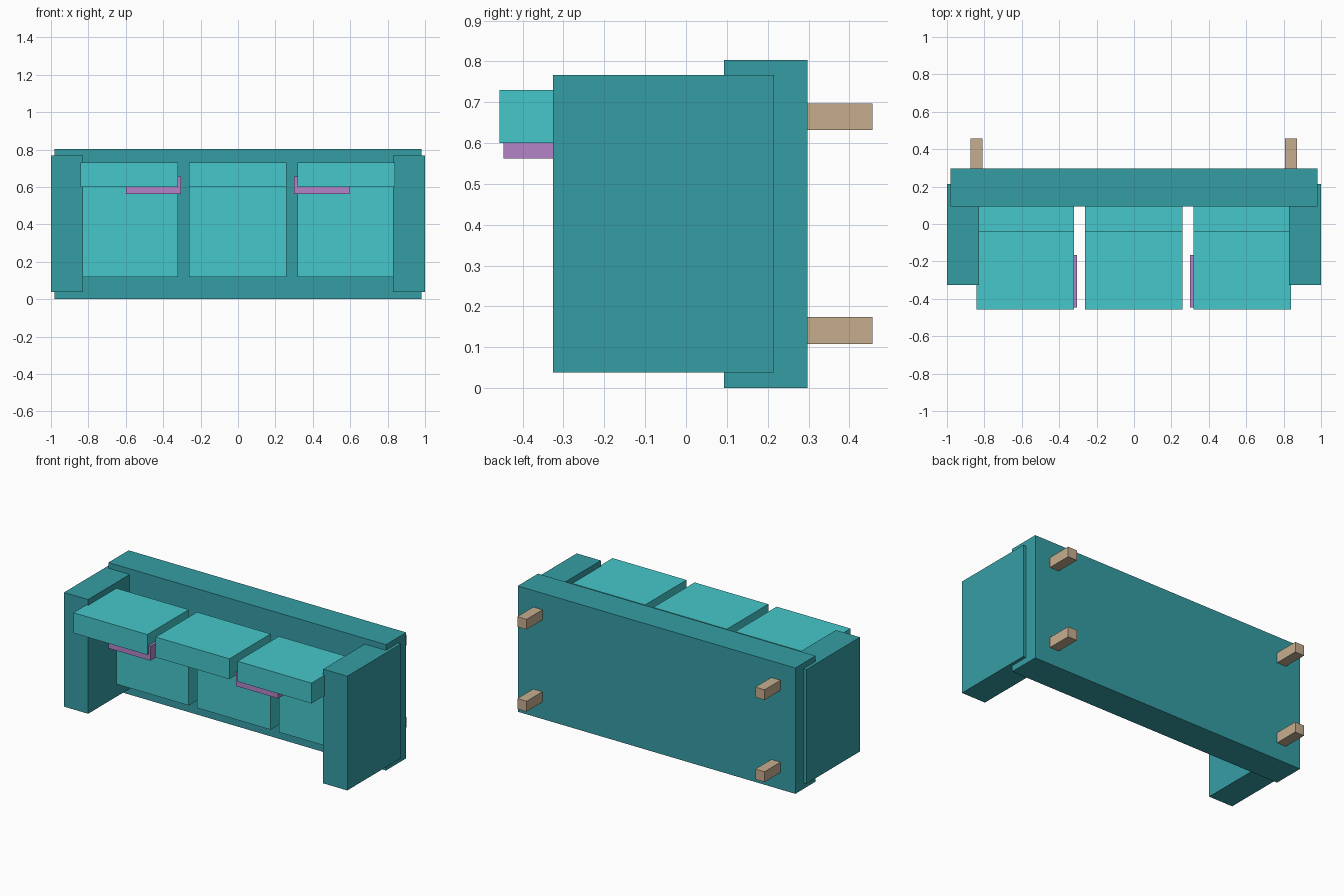
import bpy

if "Cube" in bpy.data.objects:
    bpy.data.objects.remove(bpy.data.objects["Cube"])


def srgb(r, g, b):
    """Convert 0-255 display values to a linear colour."""
    lin = [(c / 255 / 12.92) if c / 255 <= 0.04045 else ((c / 255 + 0.055) / 1.055) ** 2.4
           for c in (r, g, b)]
    return (*lin, 1.0)


def material(name, rgb):
    m = bpy.data.materials.new(name)
    m.diffuse_color = srgb(*rgb)
    m.use_nodes = True
    m.node_tree.nodes["Principled BSDF"].inputs["Base Color"].default_value = m.diffuse_color
    return m


teal = material("teal_frame", (53, 158, 165))
aqua = material("aqua_cushion", (70, 199, 203))
purple = material("purple_tray", (180, 132, 200))
tan = material("tan_wood", (198, 174, 143))


def box(name, x, y, z, mat):
    """Box between the (min, max) limits on each axis."""
    lims = (x, y, z)
    bpy.ops.mesh.primitive_cube_add(size=1, location=[(a + b) / 2 for a, b in lims])
    ob = bpy.context.object
    ob.name = name
    ob.scale = [b - a for a, b in lims]
    bpy.ops.object.transform_apply(location=False, rotation=False, scale=True)
    ob.data.materials.append(mat)
    return ob


# Sofa base, tipped over onto its edge
box("base", (-0.98, 0.98), (0.093, 0.297), (0, 0.803), teal)

# Arms at both ends
box("arm_left", (-1, -0.83), (-0.326, 0.215), (0.038, 0.767), teal)
box("arm_right", (0.83, 1), (-0.326, 0.215), (0.038, 0.767), teal)

# Three seat cushions against the base, three back cushions standing out from them
for side, x in (("left", (-0.842, -0.32)), ("middle", (-0.261, 0.259)), ("right", (0.317, 0.839))):
    box("seat_cushion_" + side, x, (-0.04, 0.093), (0.118, 0.6), aqua)
    box("back_cushion_" + side, x, (-0.457, -0.04), (0.6, 0.73), aqua)

# L-shaped trays: a flat plate with an upright lip beside the cushion gap
for side, plate, lip in (("left", (-0.6, -0.305), (-0.32, -0.305)),
                         ("right", (0.3, 0.596), (0.3, 0.317))):
    y = (-0.447, -0.166)
    box("tray_plate_" + side, plate, y, (0.563, 0.6), purple)
    box("tray_lip_" + side, lip, y, (0.6, 0.655), purple)

# Four wooden legs on the underside of the base
for side, x in (("left", (-0.875, -0.81)), ("right", (0.806, 0.871))):
    for level, z in (("lower", (0.108, 0.174)), ("upper", (0.632, 0.697))):
        box(f"leg_{side}_{level}", x, (0.297, 0.457), z, tan)
